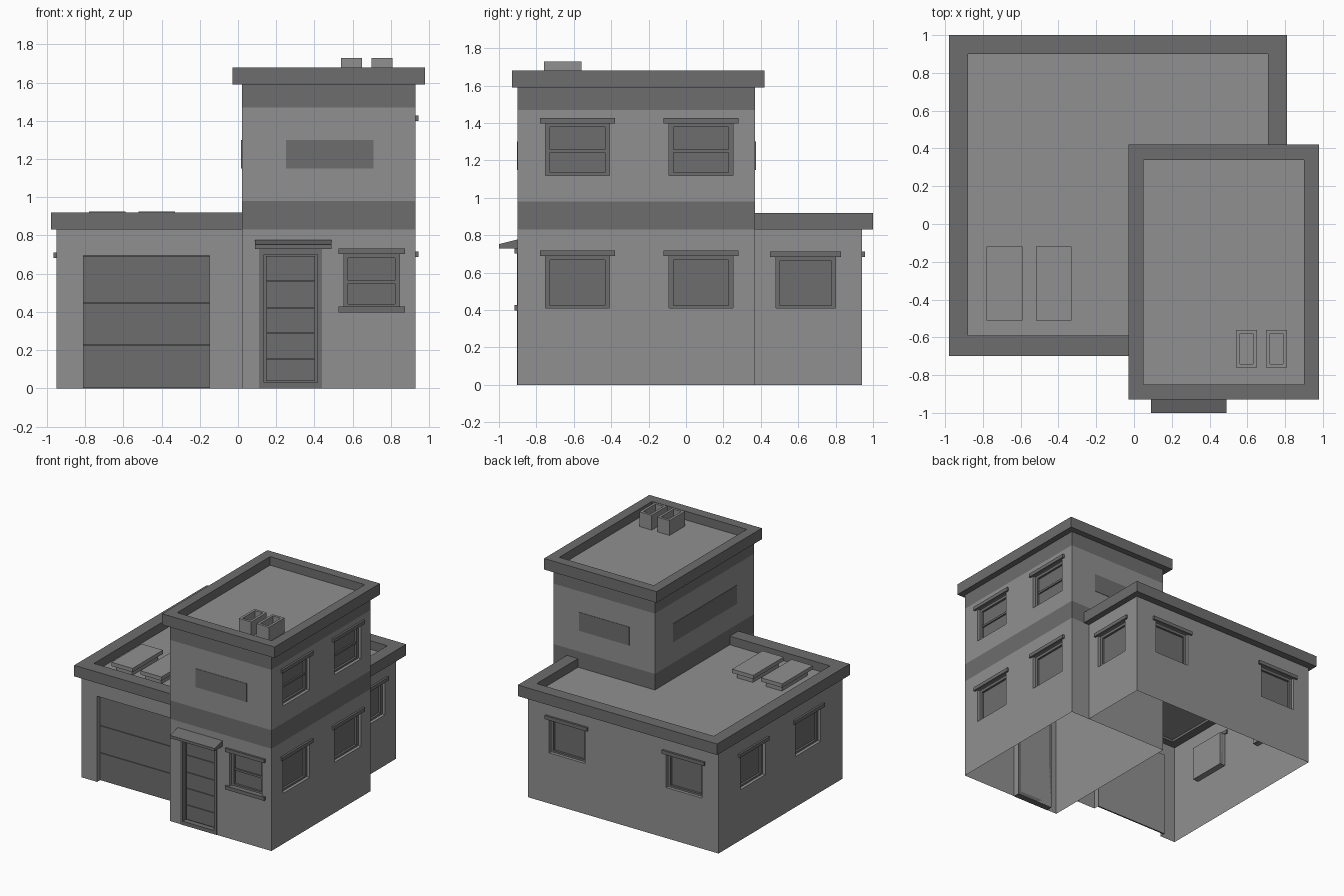
import bpy, bmesh
from mathutils import Vector

if "Cube" in bpy.data.objects:
    bpy.data.objects.remove(bpy.data.objects["Cube"])


def material(name, v):
    m = bpy.data.materials.new(name)
    m.diffuse_color = (v, v, v, 1)
    m.use_nodes = True
    m.node_tree.nodes["Principled BSDF"].inputs["Base Color"].default_value = m.diffuse_color
    return m


LIGHT = material("light_grey_plaster", 0.28)
DARK = material("dark_grey_trim", 0.155)


def finish(name, bm, *mats):
    bmesh.ops.recalc_face_normals(bm, faces=bm.faces)
    me = bpy.data.meshes.new(name)
    bm.to_mesh(me)
    bm.free()
    for m in mats:
        me.materials.append(m)
    ob = bpy.data.objects.new(name, me)
    bpy.context.collection.objects.link(ob)
    return ob


def add_box(bm, x0, x1, y0, y1, z0, z1):
    vs = bmesh.ops.create_cube(bm, size=1)["verts"]
    for v in vs:
        v.co = Vector(((x0 + x1) / 2 + v.co.x * (x1 - x0),
                       (y0 + y1) / 2 + v.co.y * (y1 - y0),
                       (z0 + z1) / 2 + v.co.z * (z1 - z0)))


def boxes(name, mat, *dims):
    bm = bmesh.new()
    for d in dims:
        add_box(bm, *d)
    return finish(name, bm, mat)


def prism(bm, pts, z0, z1):
    f = bm.faces.new([bm.verts.new((x, y, z0)) for x, y in pts])
    top = bmesh.ops.extrude_face_region(bm, geom=[f])["geom"]
    for v in top:
        if isinstance(v, bmesh.types.BMVert):
            v.co.z = z1
    if not any(g.is_valid and len(g.verts) == len(pts) and g.calc_center_median().z < z0 + 1e-5 for g in bm.faces):
        bm.faces.new([v for v in bm.verts if abs(v.co.z - z0) < 1e-6][:len(pts)])


def wall_box(side, pos, u0, u1, d0, d1, z0, z1):
    """Box on a wall: u along the wall, d outward from the wall plane."""
    s = -1 if side in ("front", "left") else 1
    a, b = sorted((pos + s * d0, pos + s * d1))
    return (u0, u1, a, b, z0, z1) if side in ("front", "back") else (a, b, u0, u1, z0, z1)


def window(tag, cuts, side, pos, c, w, z0, z1, rail=False, sill=False):
    u0, u1, t = c - w / 2, c + w / 2, 0.022
    B = lambda *a: wall_box(side, pos, *a)
    cuts.append(B(u0, u1, -0.05, 0.05, z0, z1))
    boxes(tag + "_pane", DARK, B(u0, u1, -0.049, -0.042, z0, z1))
    frame = [B(u0, u0 + t, -0.042, -0.025, z0, z1), B(u1 - t, u1, -0.042, -0.025, z0, z1),
             B(u0 + t, u1 - t, -0.042, -0.025, z1 - t, z1), B(u0 + t, u1 - t, -0.042, -0.025, z0, z0 + 0.015)]
    if rail:
        m = z0 + (z1 - z0) * 0.47
        frame.append(B(u0 + t, u1 - t, -0.042, -0.03, m - 0.008, m + 0.008))
    boxes(tag + "_frame", DARK, *frame)
    trim = [B(u0 - 0.03, u1 + 0.03, -0.01, 0.016, z1 - 0.002, z1 + 0.027)]
    if sill:
        trim.append(B(u0 - 0.03, u1 + 0.03, -0.01, 0.016, z0 - 0.027, z0 + 0.002))
    boxes(tag + "_lintel", DARK, *trim)


def cut(ob, dims, drop, paint=None):
    """Cut pockets, then drop hidden faces and colour bands by rule."""
    cutter = boxes(ob.name + "_cutter", LIGHT, *dims)
    cutter.hide_render = True
    mod = ob.modifiers.new("pockets", "BOOLEAN")
    mod.operation, mod.solver, mod.object = "DIFFERENCE", "EXACT", cutter
    bpy.context.view_layer.objects.active = ob
    bpy.ops.object.modifier_apply(modifier=mod.name)
    bpy.data.objects.remove(cutter)
    bm = bmesh.new()
    bm.from_mesh(ob.data)
    bmesh.ops.delete(bm, geom=[f for f in bm.faces if drop(f.calc_center_median(), f.normal)], context="FACES")
    for f in bm.faces:
        f.material_index = int(bool(paint and paint(f.calc_center_median(), f.normal)))
    bm.to_mesh(ob.data)
    bm.free()


tower_cuts, garage_cuts = [], []

# windows: tower right side on two floors, tower front, low block sides
for i, c in enumerate((-0.58, 0.08)):
    window(f"tower_lower_window_{i}", tower_cuts, "right", 0.93, c, 0.34, 0.41, 0.69)
    window(f"tower_upper_window_{i}", tower_cuts, "right", 0.93, c, 0.34, 1.12, 1.40, rail=True)
window("tower_front_window", tower_cuts, "front", -0.90, 0.70, 0.29, 0.425, 0.705, rail=True, sill=True)
for i, (side, pos, c) in enumerate((("right", 0.76, 0.64), ("back", 0.94, 0.41), ("back", 0.94, -0.64),
                                    ("left", -0.95, 0.50), ("left", -0.95, -0.21))):
    window(f"low_block_window_{i}", garage_cuts, side, pos, c, 0.32, 0.41, 0.685)

# front door with frame, panels and sloping canopy
D = lambda *a: wall_box("front", -0.90, *a)
tower_cuts.append(D(0.11, 0.44, -0.05, 0.05, -0.05, 0.73))
boxes("door_frame", DARK, D(0.11, 0.135, -0.05, 0.003, 0, 0.73), D(0.415, 0.44, -0.05, 0.003, 0, 0.73),
      D(0.135, 0.415, -0.05, 0.003, 0.70, 0.73), D(0.135, 0.415, -0.05, 0.003, 0, 0.03))
levels = (0.035, 0.155, 0.29, 0.42, 0.56, 0.695)
boxes("door_panels", DARK, D(0.135, 0.415, -0.049, -0.04, 0.03, 0.70),
      *[D(0.147, 0.403, -0.04, -0.03, a + 0.002, b - 0.002) for a, b in zip(levels, levels[1:])])
bm = bmesh.new()
add_box(bm, 0.09, 0.49, -1.0, -0.89, 0.73, 0.78)
for v in bm.verts:
    if v.co.z > 0.75 and v.co.y < -0.95:
        v.co.z = 0.752
finish("door_canopy", bm, DARK)

# garage door
G = lambda *a: wall_box("front", -0.65, *a)
garage_cuts.append(G(-0.81, -0.15, -0.05, 0.05, -0.05, 0.695))
levels = (0, 0.225, 0.445, 0.695)
boxes("garage_door", DARK, G(-0.81, -0.15, -0.049, -0.043, 0, 0.695),
      *[G(-0.81, -0.15, -0.043, -0.035, a + 0.002, b - 0.002) for a, b in zip(levels, levels[1:])])

# tower walls with dark bands
bm = bmesh.new()
add_box(bm, 0.02, 0.93, -0.90, 0.37, 0, 1.61)
for z in (0.83, 0.98, 1.47):
    bmesh.ops.bisect_plane(bm, geom=bm.verts[:] + bm.edges[:] + bm.faces[:], plane_co=(0, 0, z), plane_no=(0, 0, 1))
tower = finish("tower_walls", bm, LIGHT, DARK)
cut(tower, tower_cuts, lambda c, n: c.z < 1e-3,
    lambda c, n: abs(n.z) < 0.5 and (0.83 < c.z < 0.98 or c.z > 1.47))

# low block walls and flat roof, wrapped around the tower
bm = bmesh.new()
prism(bm, [(-0.95, -0.65), (0.02, -0.65), (0.02, 0.37), (0.76, 0.37), (0.76, 0.94), (-0.95, 0.94)], 0, 0.85)
low = finish("low_block_walls", bm, LIGHT)
cut(low, garage_cuts, lambda c, n: c.z < 1e-3 or (abs(c.x - 0.02) < 1e-3 and abs(n.x) > 0.9)
    or (abs(c.y - 0.37) < 1e-3 and abs(n.y) > 0.9))

# parapets
bm = bmesh.new()
prism(bm, [(0.02, -0.70), (-0.98, -0.70), (-0.98, 1.0), (0.81, 1.0), (0.81, 0.37),
           (0.71, 0.37), (0.71, 0.90), (-0.88, 0.90), (-0.88, -0.59), (0.02, -0.59)], 0.83, 0.92)
finish("low_block_parapet", bm, DARK)
boxes("tower_parapet", DARK, (-0.03, 0.98, -0.93, -0.85, 1.59, 1.68), (-0.03, 0.98, 0.34, 0.42, 1.59, 1.68),
      (-0.03, 0.05, -0.85, 0.34, 1.59, 1.68), (0.90, 0.98, -0.85, 0.34, 1.59, 1.68))

# strip windows, thin plates on the tower
for side, pos, a, b in (("front", -0.90, 0.25, 0.71), ("back", 0.37, 0.25, 0.70), ("left", 0.02, -0.68, 0.14)):
    boxes(f"strip_window_{side}", DARK, wall_box(side, pos, a, b, -0.002, 0.003, 1.15, 1.30))

# roof skylights and hollow vents
for i, x in enumerate((-0.78, -0.52)):
    boxes(f"skylight_{i}", LIGHT, (x, x + 0.19, -0.51, -0.12, 0.895, 0.926),
          (x + 0.025, x + 0.165, -0.48, -0.15, 0.85, 0.895))
for i, x in enumerate((0.54, 0.70)):
    boxes(f"roof_vent_{i}", LIGHT, (x, x + 0.11, -0.76, -0.74, 1.61, 1.73), (x, x + 0.11, -0.58, -0.56, 1.61, 1.73),
          (x, x + 0.02, -0.74, -0.58, 1.61, 1.73), (x + 0.09, x + 0.11, -0.74, -0.58, 1.61, 1.73))
